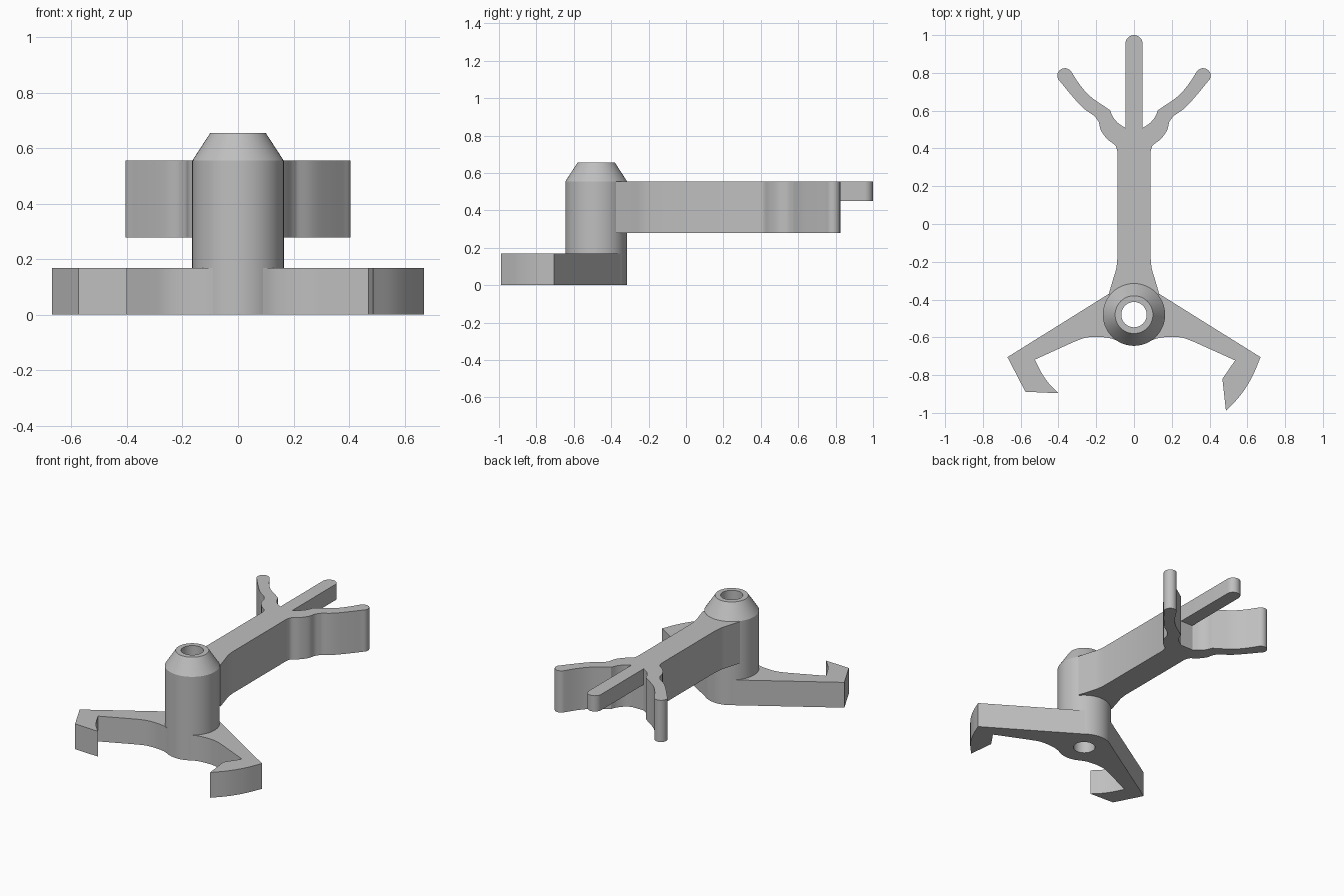
import bpy
import bmesh
from math import cos, sin, pi, radians
from mathutils import Vector

default = bpy.data.objects.get("Cube")
if default:
    bpy.data.objects.remove(default, do_unlink=True)

grey = bpy.data.materials.new("plain grey")
grey.use_nodes = True
colour = (0.52, 0.52, 0.52, 1)
grey.diffuse_color = colour
grey.node_tree.nodes["Principled BSDF"].inputs["Base Color"].default_value = colour

HUB_Y = -0.48


def spline(points, steps=5):
    """Smooth curve through a few plan points."""
    p = [Vector(q) for q in points]
    p = [2 * p[0] - p[1]] + p + [2 * p[-1] - p[-2]]
    out = []
    for a, b, c, d in zip(p, p[1:], p[2:], p[3:]):
        for i in range(steps):
            t = i / steps
            out.append(0.5 * (2 * b + (c - a) * t + (2 * a - 5 * b + 4 * c - d) * t**2
                              + (3 * b - a - 3 * c + d) * t**3))
    return out + [p[-2]]


def arc(cx, cy, r, start, end, steps=12):
    angles = [radians(start + (end - start) * i / steps) for i in range(steps + 1)]
    return [(cx + r * cos(a), cy + r * sin(a)) for a in angles]


def mirrored(points):
    return [(-x, y) for x, y in reversed(points)]


def finish(name, bm):
    bmesh.ops.remove_doubles(bm, verts=bm.verts, dist=0.0005)
    bmesh.ops.recalc_face_normals(bm, faces=bm.faces)
    mesh = bpy.data.meshes.new(name)
    bm.to_mesh(mesh)
    bm.free()
    mesh.materials.append(grey)
    obj = bpy.data.objects.new(name, mesh)
    bpy.context.collection.objects.link(obj)
    bpy.ops.object.select_all(action="DESELECT")
    obj.select_set(True)
    bpy.context.view_layer.objects.active = obj
    bpy.ops.object.shade_smooth_by_angle(angle=radians(25))


def extrude(name, outline, bottom, top):
    """Raise a plan outline into a solid plate."""
    bm = bmesh.new()
    face = bm.faces.new([bm.verts.new((x, y, bottom)) for x, y in outline])
    moved = bmesh.ops.extrude_face_region(bm, geom=[face], use_keep_orig=True)["geom"]
    verts = [v for v in moved if isinstance(v, bmesh.types.BMVert)]
    bmesh.ops.translate(bm, verts=verts, vec=(0, 0, top - bottom))
    finish(name, bm)


# Hub: a bored post with a tapered top
bm = bmesh.new()
profile = [(0.067, 0), (0.165, 0), (0.165, 0.555), (0.1, 0.655), (0.067, 0.655)]
ring = [bm.verts.new((r, HUB_Y, z)) for r, z in profile]
edges = [bm.edges.new((ring[i - 1], ring[i])) for i in range(len(ring))]
bmesh.ops.spin(bm, geom=ring + edges, cent=(0, HUB_Y, 0), axis=(0, 0, 1),
               angle=2 * pi, steps=48, use_merge=True)
finish("hub", bm)

# Base legs: shared root, with a different hook at each end
root = [(0.07, -0.575), (0.11, HUB_Y), (0.06, -0.38), (0.087, -0.341)]
underside = spline([(0.08, -0.622), (0.13, -0.604), (0.2, -0.597),
                    (0.26, -0.603), (0.32, -0.625)])
blade_hook = spline([(0.67, -0.705), (0.625, -0.81), (0.565, -0.905), (0.487, -0.99)])
blade_hook += [(0.468, -0.82), (0.535, -0.722)]
claw_hook = [(0.67, -0.705), (0.575, -0.888)]
claw_hook += spline([(0.4, -0.896), (0.45, -0.845), (0.49, -0.787), (0.525, -0.718)])
inner = list(reversed(underside))
extrude("left_leg", root + blade_hook + inner, 0, 0.168)
extrude("right_leg", mirrored(root + claw_hook + inner), 0, 0.168)

# Arm: flared beam that splits into two curved side prongs
side = spline([(0.135, -0.375), (0.11, -0.29), (0.094, -0.235), (0.088, -0.18)])
side += spline([(0.088, 0.385), (0.1, 0.417), (0.14, 0.448), (0.175, 0.495),
                (0.187, 0.54), (0.21, 0.572)])
side += spline([(0.212, 0.574), (0.27, 0.615), (0.33, 0.68), (0.39, 0.753)])
side += arc(0.366, 0.785, 0.04, -40, 140)
side += spline([(0.332, 0.806), (0.285, 0.735), (0.23, 0.674), (0.145, 0.615)])
side += spline([(0.127, 0.603), (0.112, 0.568), (0.085, 0.535), (0.045, 0.508)])
extrude("arm", side + mirrored(side), 0.278, 0.555)

# Thin centre prong with a rounded tip
extrude("centre_prong", [(-0.045, 0.508), (0.045, 0.508)]
        + arc(0, 0.955, 0.045, 0, 180, 16), 0.45, 0.555)
